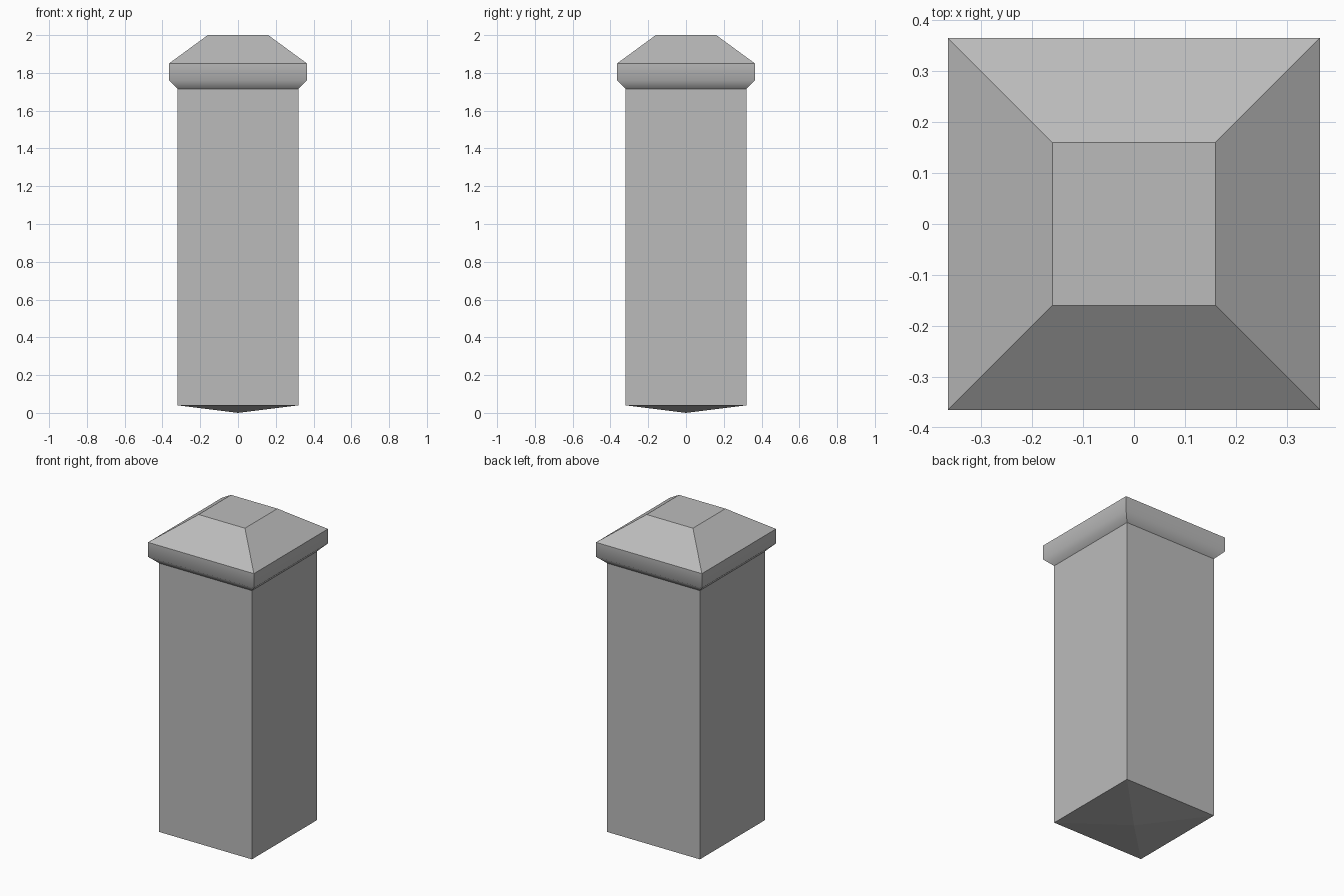
import bpy
import bmesh

cube = bpy.data.objects.get("Cube")
if cube:
    bpy.data.objects.remove(cube, do_unlink=True)

stone = bpy.data.materials.new("grey stone")
stone.use_nodes = True
grey = (0.5, 0.5, 0.5, 1)
stone.diffuse_color = grey
stone.node_tree.nodes["Principled BSDF"].inputs["Base Color"].default_value = grey


def square_loft(name, profile, tip=None, smooth_below=None):
    """Stack square rings given as (half width, height); close the top, and the bottom with a tip."""
    bm = bmesh.new()
    rings = [[bm.verts.new((sx * h, sy * h, z))
              for sx, sy in ((-1, -1), (1, -1), (1, 1), (-1, 1))]
             for h, z in profile]
    for low, high in zip(rings, rings[1:]):
        for i in range(4):
            j = (i + 1) % 4
            bm.faces.new((low[i], low[j], high[j], high[i]))
    bm.faces.new(rings[-1])
    if tip is None:
        bm.faces.new(rings[0][::-1])
    else:
        point = bm.verts.new((0, 0, tip))
        for i in range(4):
            bm.faces.new((rings[0][(i + 1) % 4], rings[0][i], point))
    bm.normal_update()

    # Rounded moulding: smooth sides, sharp corners
    if smooth_below is not None:
        for f in bm.faces:
            f.smooth = f.calc_center_median().z < smooth_below and abs(f.normal.z) < 0.9
        for e in bm.edges:
            a, b = e.verts
            corner = abs(a.co.z - b.co.z) > 0.001
            e.smooth = not corner and all(f.smooth for f in e.link_faces)

    mesh = bpy.data.meshes.new(name)
    bm.to_mesh(mesh)
    bm.free()
    mesh.materials.append(stone)
    obj = bpy.data.objects.new(name, mesh)
    bpy.context.collection.objects.link(obj)
    return obj


# Square shaft with a shallow pointed underside
square_loft("post_shaft", [(0.32, 0.04), (0.32, 1.715)], tip=0)

# Cap: chamfered moulding, upright band and sloped roof with a flat top
square_loft("post_cap", [(0.32, 1.715), (0.365, 1.76), (0.365, 1.85), (0.16, 2.0)],
            smooth_below=1.85)
